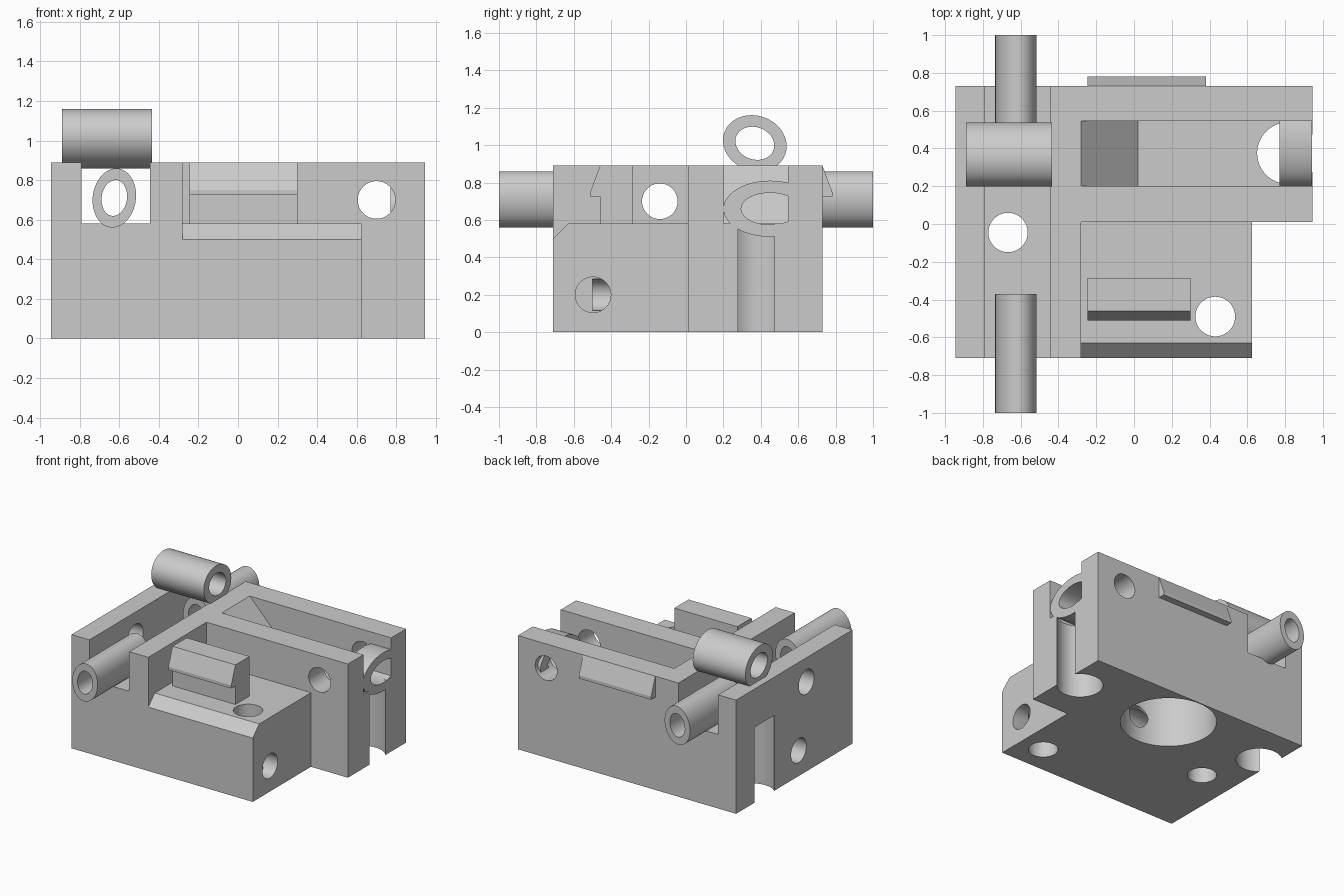
import bpy, bmesh
from math import cos, sin, pi, radians
from mathutils import Vector

cube = bpy.data.objects.get("Cube")
if cube:
    bpy.data.objects.remove(cube, do_unlink=True)

grey = bpy.data.materials.new("light_grey")
grey.use_nodes = True
colour = (0.6, 0.6, 0.6, 1)
grey.diffuse_color = colour
grey.node_tree.nodes["Principled BSDF"].inputs["Base Color"].default_value = colour


def place(axis, a, b, t):
    """Point from profile coordinates a, b and distance t along an axis."""
    return Vector({"X": (t, a, b), "Y": (a, t, b), "Z": (a, b, t)}[axis])


def finish(name, bm):
    bmesh.ops.recalc_face_normals(bm, faces=bm.faces)
    mesh = bpy.data.meshes.new(name)
    bm.to_mesh(mesh)
    bm.free()
    mesh.materials.append(grey)
    obj = bpy.data.objects.new(name, mesh)
    bpy.context.collection.objects.link(obj)
    return obj


def prism(name, axis, profile, lo, hi):
    bm = bmesh.new()
    ends = [[bm.verts.new(place(axis, a, b, t)) for a, b in profile] for t in (lo, hi)]
    n = len(profile)
    for ring in ends:
        bm.faces.new(ring)
    for i in range(n):
        j = (i + 1) % n
        bm.faces.new((ends[0][i], ends[0][j], ends[1][j], ends[1][i]))
    return finish(name, bm)


def ellipse(a, b, ra, rb, tilt=0, n=64):
    c, s = cos(radians(tilt)), sin(radians(tilt))
    pts = [(ra * cos(2 * pi * i / n), rb * sin(2 * pi * i / n)) for i in range(n)]
    return [(a + u * c - v * s, b + u * s + v * c) for u, v in pts]


def tube(name, axis, centre, outer, inner, lo, hi, tilt=0):
    bm = bmesh.new()
    rings = []
    for radii, t in ((outer, lo), (outer, hi), (inner, hi), (inner, lo)):
        rings.append([bm.verts.new(place(axis, a, b, t))
                      for a, b in ellipse(*centre, *radii, tilt)])
    n = len(rings[0])
    for k in range(4):
        r, q = rings[k], rings[(k + 1) % 4]
        for i in range(n):
            j = (i + 1) % n
            bm.faces.new((r[i], r[j], q[j], q[i]))
    return finish(name, bm)


def smooth(obj):
    bpy.ops.object.select_all(action="DESELECT")
    obj.select_set(True)
    bpy.context.view_layer.objects.active = obj
    bpy.ops.object.shade_smooth_by_angle(angle=radians(30))


# Main block, stepped in plan
TOP, FLOOR = 0.89, 0.58
body = prism("main_block", "Z", [(-0.945, -0.71), (0.625, -0.71), (0.625, 0.01),
                                 (0.945, 0.01), (0.945, 0.73), (-0.945, 0.73)], 0, TOP)

# Cutters: channel, front step with chamfer, pocket with ramp
cutters = [
    prism("channel_cut", "Y", [(-0.79, FLOOR), (-0.445, FLOOR), (-0.445, 1.2), (-0.79, 1.2)], -1, 1),
    prism("step_cut", "X", [(-0.8, 0.41), (-0.63, FLOOR), (0.01, FLOOR), (0.01, 1.2), (-0.8, 1.2)],
          -0.28, 1.2),
    prism("pocket_cut", "Y", [(-0.28, TOP), (0.02, FLOOR), (1.2, FLOOR), (1.2, 1.2), (-0.28, 1.2)],
          0.2, 0.545),
]

# Round holes: axis, centre, radius, start, end
holes = [
    ("Z", (0.0, 0.38), 0.342, -0.1, 0.45),
    ("Z", (0.815, 0.375), 0.163, -0.1, 0.6),
    ("Z", (-0.837, 0.38), 0.163, -0.1, 0.59),
    ("Z", (0.43, -0.49), 0.105, -0.1, 0.8),
    ("Z", (-0.667, -0.045), 0.104, -0.1, 0.8),
    ("X", (-0.14, 0.7), 0.095, -1.1, 0.0),
    ("Y", (0.7, 0.7), 0.095, -0.2, 0.9),
    ("X", (-0.497, 0.2), 0.095, 0.0, 1.1),
    ("X", (-0.045, 0.2), 0.095, -1.1, 0.0),
    ("Y", (0.0, 0.2), 0.085, -0.5, 0.2),
]
for axis, centre, r, lo, hi in holes:
    cutters.append(prism("hole_cut", axis, ellipse(*centre, r, r), lo, hi))

bpy.context.view_layer.objects.active = body
for cutter in cutters:
    mod = body.modifiers.new("cut", "BOOLEAN")
    mod.operation = "DIFFERENCE"
    mod.solver = "EXACT"
    mod.object = cutter
    bpy.ops.object.modifier_apply(modifier=mod.name)
    bpy.data.objects.remove(cutter, do_unlink=True)
smooth(body)

# Snap catches on the front step and on the back face
prism("front_catch", "X", [(-0.285, FLOOR - 0.01), (-0.285, TOP), (-0.46, TOP), (-0.512, 0.75),
                           (-0.512, 0.725), (-0.46, 0.725), (-0.46, FLOOR - 0.01)], -0.245, 0.3)
prism("back_catch", "X", [(0.72, TOP - 0.001), (0.73, TOP - 0.001), (0.782, 0.75),
                          (0.782, 0.725), (0.72, 0.725)], -0.245, 0.38)

# Oval tubes in the channel, across the top and in the pocket end
long_outer, long_inner = (0.109, 0.15), (0.064, 0.091)
for name, lo, hi in (("front_tube", -1, -0.37), ("back_tube", 0.37, 1)):
    smooth(tube(name, "Y", (-0.625, 0.71), long_outer, long_inner, lo, hi, -8))
smooth(tube("top_tube", "X", (0.368, 1.01), (0.173, 0.147), (0.106, 0.086), -0.89, -0.435, -20))
smooth(tube("pocket_tube", "X", (0.45, 0.66), (0.25, 0.15), (0.155, 0.085), 0.77, 0.943))
